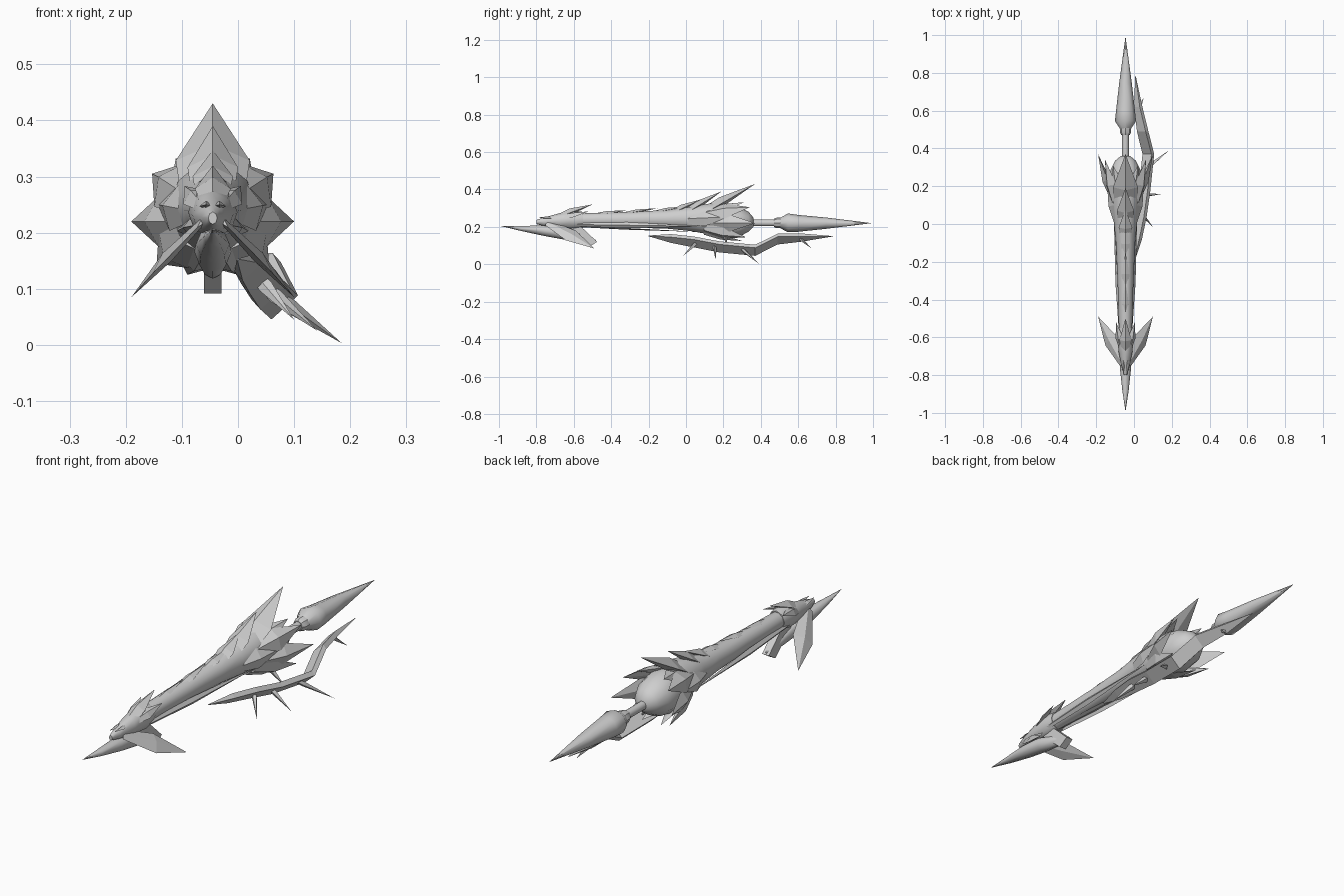
import bpy, bmesh, math
from mathutils import Vector

CX = -0.045                     # long axis of the weapon
steel = bpy.data.materials.new("grey steel")
steel.diffuse_color = (0.62, 0.62, 0.62, 1)


def finish(name, bm, smooth=None):
    bmesh.ops.remove_doubles(bm, verts=bm.verts, dist=0.0002)
    bmesh.ops.recalc_face_normals(bm, faces=bm.faces)
    mesh = bpy.data.meshes.new(name)
    bm.to_mesh(mesh)
    bm.free()
    mesh.materials.append(steel)
    ob = bpy.data.objects.new(name, mesh)
    bpy.context.collection.objects.link(ob)
    if smooth:
        bpy.ops.object.select_all(action='DESELECT')
        ob.select_set(True)
        bpy.context.view_layer.objects.active = ob
        bpy.ops.object.shade_smooth_by_angle(angle=math.radians(smooth))
    return ob


def skin(bm, rings):
    """Join rings of points into a closed skin."""
    vs = [[bm.verts.new(p) for p in r] for r in rings]
    n = len(rings[0])
    for a, b in zip(vs, vs[1:]):
        for i in range(n):
            bm.faces.new((a[i], a[(i + 1) % n], b[(i + 1) % n], b[i]))
    bm.faces.new(vs[0])
    bm.faces.new(vs[-1])


def loft(name, stations, sides, smooth=None, cx=CX):
    """Stations are (y, bottom, top, half width)."""
    bm = bmesh.new()
    rings = []
    for y, lo, hi, w in stations:
        angles = [2 * math.pi * i / sides for i in range(sides)]
        rings.append([(cx + w * math.cos(a), y,
                       (lo + hi) / 2 + (hi - lo) / 2 * math.sin(a)) for a in angles])
    skin(bm, rings)
    return finish(name, bm, smooth)


def blade(name, base, tip, width, thick, out, belly=0.4, root=0.6, mirror=False, smooth=None):
    """Pointed petal with a diamond section; out is the way its ridge faces."""
    bm = bmesh.new()
    for s in ((1, -1) if mirror else (1,)):
        flip = lambda v: Vector((CX + s * v[0], v[1], v[2]))
        b, t = flip(base), flip(tip)
        axis = (t - b).normalized()
        o = Vector((s * out[0], out[1], out[2]))
        o = (o - axis * o.dot(axis)).normalized()
        side = axis.cross(o)
        rings = []
        for f, k in ((0, root), (belly, 1), (1, 0.004)):
            c = b.lerp(t, f)
            rings.append([c + side * width * k, c + o * thick * k,
                          c - side * width * k, c - o * thick * k * 0.5])
        skin(bm, rings)
    return finish(name, bm, smooth)


# Shaft, rounded core and rod
loft("shaft", [(-0.66, .205, .265, .03), (-0.55, .199, .275, .035), (-0.3, .194, .282, .042),
               (-0.1, .188, .293, .051), (0.02, .175, .31, .063), (0.12, .157, .328, .076),
               (0.2, .15, .328, .078)], 10, 50)
loft("core", [(0.1, .18, .29, .05), (0.16, .148, .315, .078), (0.23, .138, .32, .085),
              (0.29, .15, .305, .078), (0.335, .175, .28, .055), (0.36, .2, .25, .025)], 12, 60)
loft("rod", [(0.3, .203, .24, .018), (0.53, .203, .24, .018)], 10, 60)

# Spear head
loft("spear_collar", [(0.47, .2, .243, .022), (0.485, .193, .25, .03), (0.52, .193, .25, .03),
                      (0.53, .2, .243, .024)], 8, 30)
loft("spear_head", [(0.49, .2, .24, .02), (0.545, .172, .272, .056), (0.6, .174, .264, .05),
                    (0.75, .19, .25, .033), (0.99, .2195, .2205, .0005)], 8, 55)

# Overlapping scales along the top and rails along the sides of the shaft
for i, y in enumerate((-0.5, -0.34, -0.18, -0.04)):
    k = 1 + i * 0.2
    blade("top_scale", (0, y, .262 + i * .007), (0, y + .19, .289 + i * .011),
          .018 * k, .012, (0, 0, 1))
blade("side_rail", (.026, -0.6, .213), (.064, 0.12, .203), .016, .012, (1, 0, 0), mirror=True)
blade("keel_rail", (0, -0.6, .204), (0, 0.1, .172), .016, .006, (0, 0, -1))

# Crest spikes
blade("tall_crest", (0, 0.12, .285), (0, 0.37, .43), .066, .034, (0, -0.4, 1), .3, .9)
blade("middle_crest", (0, 0.02, .285), (0, 0.19, .39), .045, .026, (0, -0.4, 1), .3, .9)
blade("small_crest", (0, -0.06, .28), (0, 0.08, .347), .036, .02, (0, -0.3, 1), .3, .9)
blade("inner_crest", (.03, 0.16, .29), (.066, 0.31, .332), .034, .02, (.6, 0, 1), mirror=True)

# Petals round the core
blade("upper_petal", (.045, 0.08, .265), (.108, 0.34, .305), .048, .026, (1, 0, .7), .5, mirror=True)
blade("side_petal", (.055, 0.12, .22), (.145, 0.37, .22), .046, .028, (1, -0.3, 0), .45, mirror=True)
blade("front_petal", (.045, 0.0, .24), (.098, 0.22, .25), .042, .022, (1, 0, .2), .45, mirror=True)
blade("lower_petal", (.045, 0.1, .19), (.1, 0.32, .145), .042, .024, (1, 0, -.8), .45, mirror=True)
blade("belly_petal", (.015, 0.1, .168), (.045, 0.3, .125), .035, .018, (.3, 0, -1), .45, mirror=True)

# Rear head: hood, beak, wings, fins and brows
loft("hood", [(-0.8, .215, .237, .008), (-0.76, .205, .25, .02), (-0.68, .19, .272, .036),
              (-0.6, .185, .288, .044), (-0.55, .195, .28, .038)], 8, 55)
loft("beak", [(-0.99, .2045, .2055, .0005), (-0.88, .178, .205, .017), (-0.76, .152, .208, .03),
              (-0.65, .132, .2, .033), (-0.56, .118, .17, .02), (-0.48, .12, .13, .004)], 8, 55)
blade("hood_fin", (0, -0.69, .25), (0, -0.5, .32), .032, .022, (0, -0.4, 1))
blade("hood_side_fin", (.02, -0.66, .25), (.05, -0.52, .283), .024, .014, (.6, 0, 1), mirror=True)
blade("wing", (.014, -0.74, .222), (.145, -0.49, .085), .046, .014, (.75, 0, .8), .5, .5, mirror=True)
blade("brow", (.012, -0.7, .245), (.012, -0.79, .25), .012, .01, (0, 0, 1), mirror=True)

# Stubby grip under the head
bm = bmesh.new()
w = .016
skin(bm, [[(CX + s * w, y, z) for s, y, z in ring] for ring in (
    [(-1, -.63, .19), (1, -.63, .19), (1, -.56, .2), (-1, -.56, .2)],
    [(-1, -.52, .092), (1, -.52, .092), (1, -.475, .12), (-1, -.475, .12)])])
finish("grip", bm)

# Bowed ribbon off the lower right: a flat bar swept outward and down
out = Vector((.67, 0, -.74))
wide = Vector((.74, 0, .67))
path = [(-0.2, .0, .152, .002), (-0.08, .018, .138, .023), (0.04, .037, .12, .031),
        (0.18, .056, .093, .032), (0.37, .076, .075, .032), (0.49, .046, .135, .031),
        (0.62, .022, .143, .021), (0.785, .008, .15, .001)]
bm = bmesh.new()
rings = []
for y, x, z, h in path:
    c, t = Vector((x, y, z)), min(.011, h * .5)
    rings.append([c + wide * h * a + out * t * b
                  for a, b in ((1, 1), (-1, 1), (-1, -1), (1, -1))])
skin(bm, rings)
finish("bow_ribbon", bm)

# Thorns on the ribbon and a strut that holds it
for base, tip in (((.04, 0.05, .115), (.1, -0.015, .045)),
                  ((.055, 0.15, .097), (.142, 0.158, .025)),
                  ((.078, 0.3, .08), (.185, 0.39, .003)),
                  ((.02, 0.6, .142), (.052, 0.67, .086))):
    blade("thorn", (base[0] - CX, base[1], base[2]), (tip[0] - CX, tip[1], tip[2]),
          .013, .013, (0, 1, 0), .15, .9)
blade("strut", (.03, .2, .18), (.112, .22, .09), .016, .014, (0, 1, 0), .3, 1)
